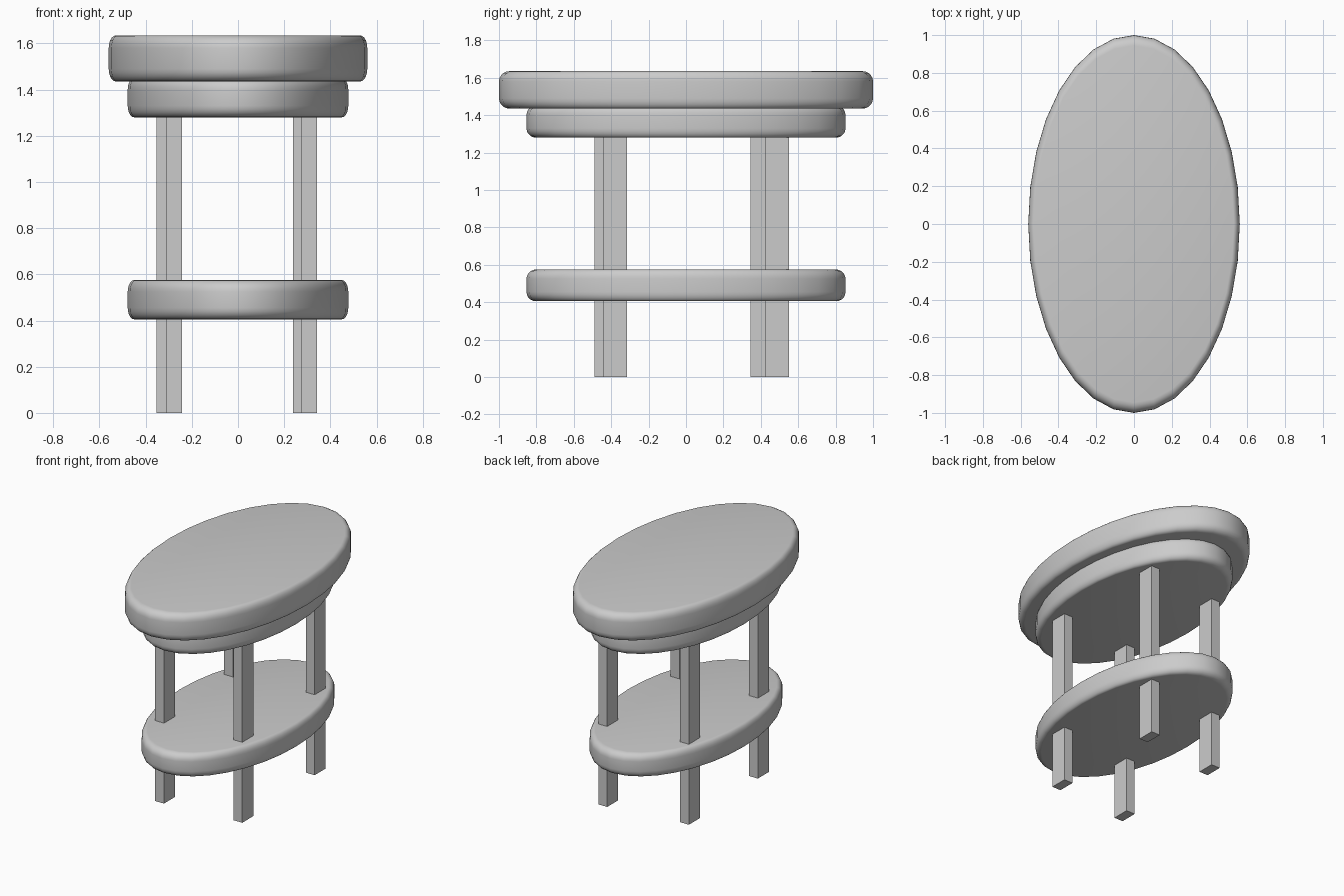
import bpy, bmesh
from mathutils import Matrix

if "Cube" in bpy.data.objects:
    bpy.data.objects.remove(bpy.data.objects["Cube"])

SQUASH = 0.56  # the whole table is a round one narrowed along x


def make_object(name, bm):
    bmesh.ops.recalc_face_normals(bm, faces=bm.faces)
    mesh = bpy.data.meshes.new(name)
    bm.to_mesh(mesh)
    bm.free()
    obj = bpy.data.objects.new(name, mesh)
    bpy.context.collection.objects.link(obj)
    return obj


def oval_slab(name, radius, z0, z1, round_edge):
    """Oval disc with rounded rims, 32 sides."""
    bm = bmesh.new()
    bmesh.ops.create_cone(bm, cap_ends=True, segments=32, radius1=radius,
                          radius2=radius, depth=z1 - z0,
                          matrix=Matrix.Translation((0, 0, (z0 + z1) / 2)))
    rims = [e for e in bm.edges if abs(e.verts[0].co.z - e.verts[1].co.z) < 1e-4]
    bmesh.ops.bevel(bm, geom=rims, offset=round_edge, segments=5, profile=0.5,
                    affect='EDGES')
    bmesh.ops.scale(bm, vec=(SQUASH, 1, 1), verts=bm.verts)
    for f in bm.faces:
        f.smooth = True
    return make_object(name, bm)


def leg(name, x, y, top=1.32, side=0.125):
    """Straight leg, square before narrowing."""
    bm = bmesh.new()
    bmesh.ops.create_cube(bm, size=1)
    bmesh.ops.scale(bm, vec=(side * SQUASH, side, top), verts=bm.verts)
    bmesh.ops.translate(bm, vec=(x, y, top / 2), verts=bm.verts)
    return make_object(name, bm)


# Seat, apron below it and lower shelf
oval_slab("seat", 1.0, 1.435, 1.635, 0.055)
oval_slab("apron", 0.853, 1.28, 1.45, 0.05)
oval_slab("shelf", 0.853, 0.405, 0.575, 0.05)

# Four legs, set slightly off square
for name, x, y in (("front_left_leg", -0.277, -0.428),
                   ("front_right_leg", 0.307, -0.378),
                   ("back_right_leg", 0.273, 0.488),
                   ("back_left_leg", -0.317, 0.408)):
    leg(name, x, y)
